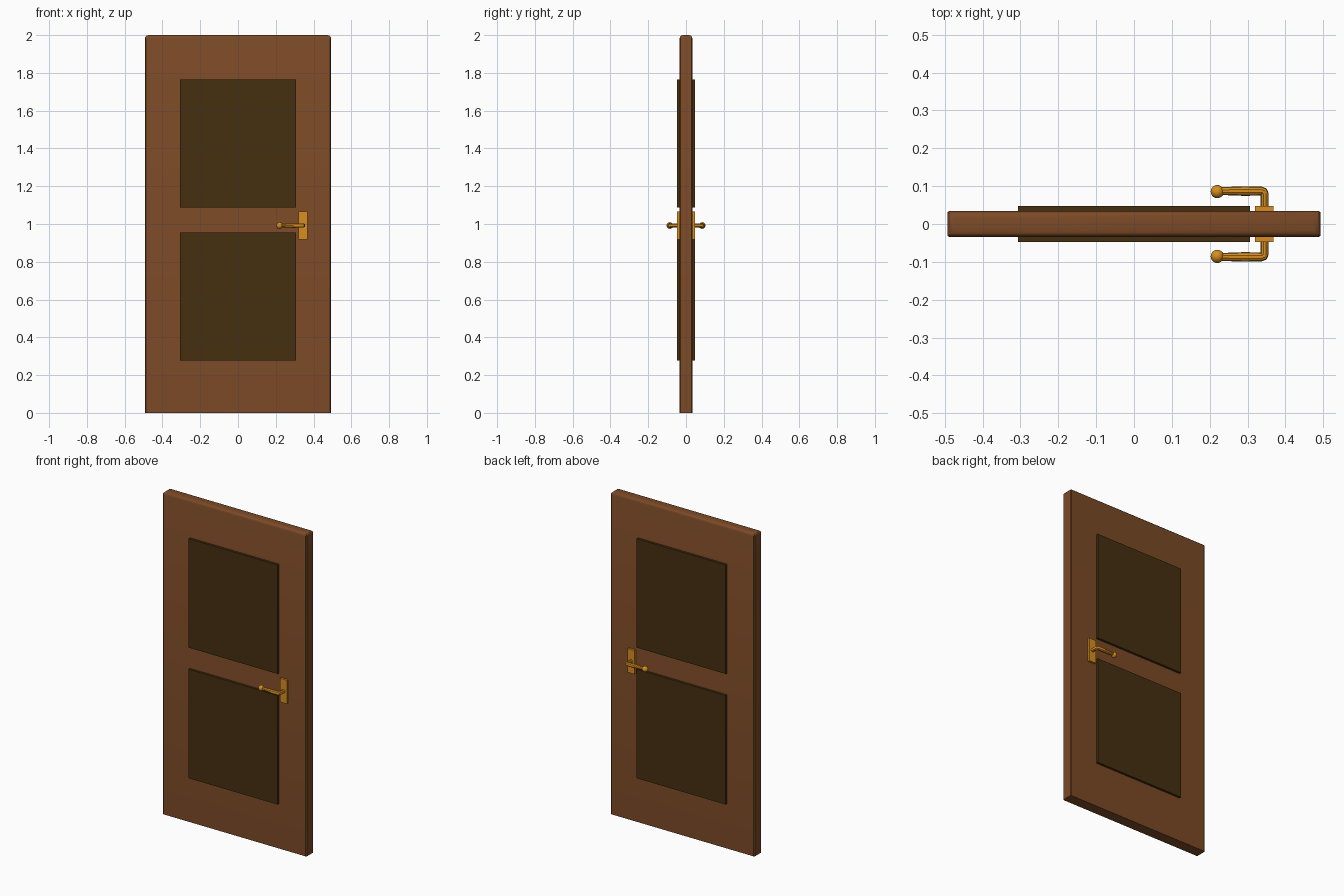
import bpy, bmesh, math
from mathutils import Matrix

if "Cube" in bpy.data.objects:
    bpy.data.objects.remove(bpy.data.objects["Cube"])


def material(name, rgb):
    m = bpy.data.materials.new(name)
    m.diffuse_color = (*rgb, 1)
    m.use_nodes = True
    m.node_tree.nodes["Principled BSDF"].inputs["Base Color"].default_value = m.diffuse_color
    return m


BROWN = material("brown_wood", (0.20, 0.068, 0.020))
DARK = material("dark_panel", (0.060, 0.028, 0.005))
BRASS = material("brass", (0.68, 0.27, 0.015))


def finish(obj, mat):
    obj.data.materials.clear()
    obj.data.materials.append(mat)
    bpy.ops.object.select_all(action='DESELECT')
    obj.select_set(True)
    bpy.context.view_layer.objects.active = obj
    bpy.ops.object.shade_smooth_by_angle(angle=math.radians(35))


def box(name, lo, hi, mat, bevels=()):
    """Box from lo to hi; bevels = (edge test, width, segments)."""
    bm = bmesh.new()
    size = [b - a for a, b in zip(lo, hi)]
    mid = [(a + b) / 2 for a, b in zip(lo, hi)]
    bmesh.ops.create_cube(bm, size=1, matrix=Matrix.Translation(mid) @ Matrix.Diagonal((*size, 1)))
    for test, width, segs in bevels:
        edges = [e for e in bm.edges if test(e)]
        bmesh.ops.bevel(bm, geom=edges, offset=width, offset_type='OFFSET', segments=segs,
                        profile=0.5, affect='EDGES')
    me = bpy.data.meshes.new(name)
    bm.to_mesh(me)
    bm.free()
    obj = bpy.data.objects.new(name, me)
    bpy.context.collection.objects.link(obj)
    finish(obj, mat)
    return obj


# Door slab with rounded top edges and slightly eased sides
box("door_slab", (-0.493, -0.034, 0), (0.493, 0.034, 2.0), BROWN, [
    (lambda e: all(v.co.z > 1.99 for v in e.verts), 0.018, 3),
    (lambda e: abs(e.verts[0].co.z - e.verts[1].co.z) > 1
        and abs(e.verts[0].co.x) > 0.49, 0.005, 1),
])

# Raised panels running through the slab
for name, z0, z1 in (("lower_panel", 0.278, 0.954), ("upper_panel", 1.088, 1.764)):
    box(name, (-0.306, -0.048, z0), (0.306, 0.048, z1), DARK)

# Handle set on each face
ZH = 0.992
for side, s in (("front", -1), ("back", 1)):
    ys = sorted((s * 0.02, s * 0.047))
    box(side + "_handle_plate", (0.32, ys[0], 0.918), (0.368, ys[1], 1.065), BRASS)

    # Bent lever swept along a path, slimmer before the knob
    cu = bpy.data.curves.new(side + "_lever", 'CURVE')
    cu.dimensions = '3D'
    cu.bevel_depth = 0.0115
    cu.bevel_resolution = 3
    cu.use_fill_caps = True
    path = [(0.345, 0.035, 0.95), (0.345, 0.079, 0.95), (0.3425, 0.085, 1), (0.335, 0.087, 1.05),
            (0.29, 0.087, 1.1), (0.245, 0.087, 0.95), (0.22, 0.087, 0.95)]
    sp = cu.splines.new('POLY')
    sp.points.add(len(path) - 1)
    for p, (x, y, r) in zip(sp.points, path):
        p.co = (x, s * y, ZH, 1)
        p.radius = r
    lever = bpy.data.objects.new(side + "_lever", cu)
    bpy.context.collection.objects.link(lever)
    bpy.ops.object.select_all(action='DESELECT')
    lever.select_set(True)
    bpy.context.view_layer.objects.active = lever
    bpy.ops.object.convert(target='MESH')
    finish(bpy.context.view_layer.objects.active, BRASS)

    # Round knob at the lever tip
    bpy.ops.mesh.primitive_uv_sphere_add(segments=20, ring_count=12, radius=0.0175,
                                         location=(0.22, s * 0.0855, ZH))
    knob = bpy.context.object
    knob.name = side + "_knob"
    finish(knob, BRASS)
